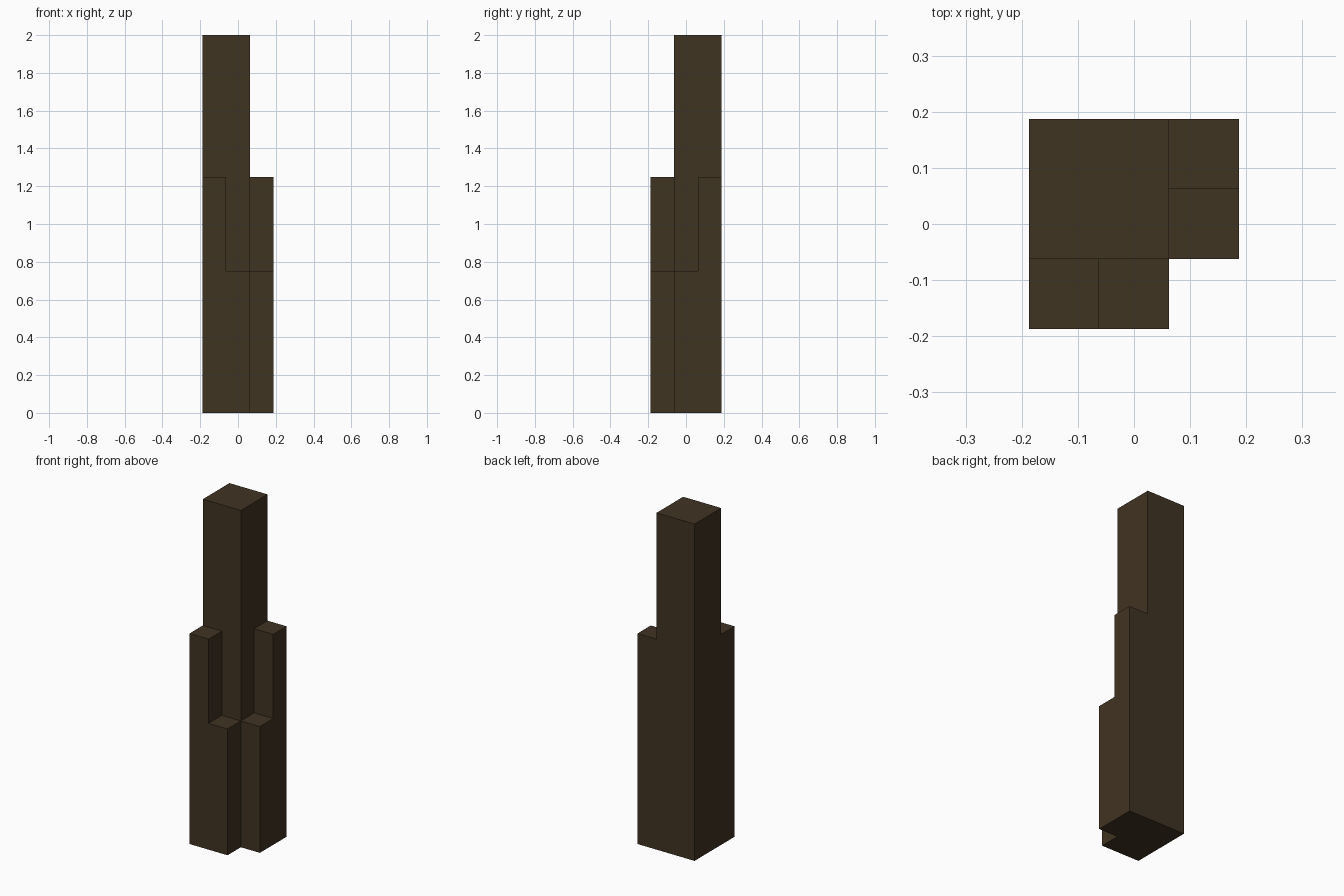
import bpy
import bmesh

if "Cube" in bpy.data.objects:
    bpy.data.objects.remove(bpy.data.objects["Cube"], do_unlink=True)

# Single dark brown material
COLOUR = (0.051, 0.033, 0.016, 1.0)
brown = bpy.data.materials.new("dark_brown")
brown.use_nodes = True
brown.diffuse_color = COLOUR
bsdf = next(n for n in brown.node_tree.nodes if n.type == "BSDF_PRINCIPLED")
bsdf.inputs["Base Color"].default_value = COLOUR
bsdf.inputs["Roughness"].default_value = 0.9

UNIT = 0.125  # width of one buttress


def column(name, x, y, width, height):
    """Square column standing on the ground, centred on x, y."""
    bm = bmesh.new()
    bmesh.ops.create_cube(bm, size=1)
    bmesh.ops.scale(bm, vec=(width, width, height), verts=bm.verts)
    bmesh.ops.translate(bm, vec=(0, 0, height / 2), verts=bm.verts)
    mesh = bpy.data.meshes.new(name)
    bm.to_mesh(mesh)
    bm.free()
    mesh.materials.append(brown)
    obj = bpy.data.objects.new(name, mesh)
    obj.location = (x, y, 0)
    bpy.context.collection.objects.link(obj)


# Tall central shaft
column("tower_core", -UNIT / 2, UNIT / 2, 2 * UNIT, 2.0)

# Stepped buttresses on the front, mirrored across the diagonal onto the left side
for part, x, height in (("tall_buttress", -UNIT, 1.25), ("short_buttress", 0, 0.75)):
    column("front_" + part, x, -UNIT, UNIT, height)
    column("left_" + part, UNIT, -x, UNIT, height)
